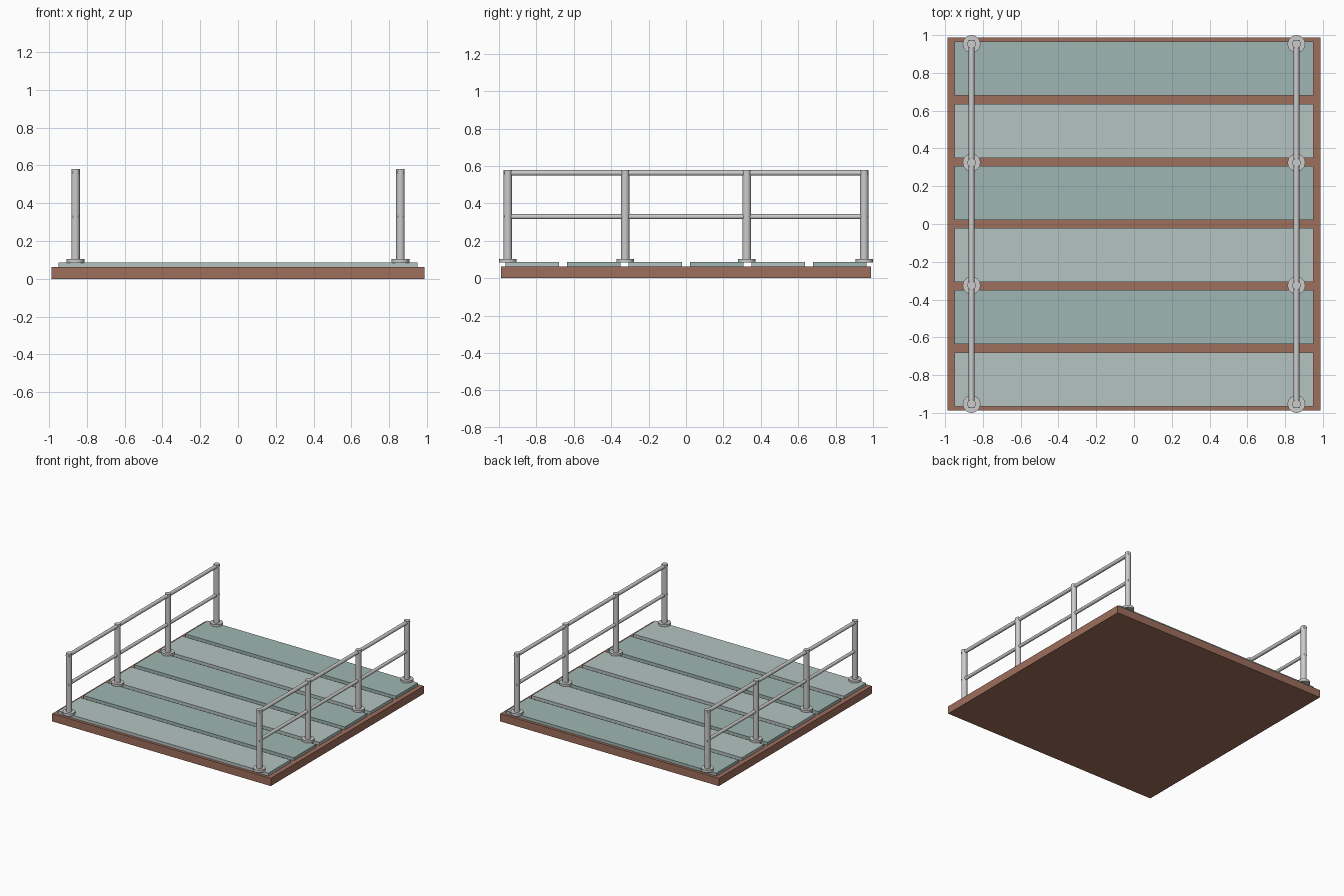
import bpy
from math import radians

if "Cube" in bpy.data.objects:
    bpy.data.objects.remove(bpy.data.objects["Cube"])


def material(name, rgb):
    m = bpy.data.materials.new(name)
    m.diffuse_color = (*rgb, 1)
    m.use_nodes = True
    m.node_tree.nodes["Principled BSDF"].inputs["Base Color"].default_value = m.diffuse_color
    return m


def box(name, x, y0, y1, z0, z1, mat):
    bpy.ops.mesh.primitive_cube_add(size=1, location=(0, (y0 + y1) / 2, (z0 + z1) / 2))
    o = bpy.context.object
    o.name = name
    o.scale = (2 * x, y1 - y0, z1 - z0)
    bpy.ops.object.transform_apply(location=False, rotation=False, scale=True)
    o.data.materials.append(mat)
    return o


def rod(name, radius, length, loc, along_y=False):
    bpy.ops.mesh.primitive_cylinder_add(
        vertices=24, radius=radius, depth=length, location=loc,
        rotation=(radians(90) if along_y else 0, 0, 0))
    o = bpy.context.object
    o.name = name
    bpy.ops.object.shade_smooth_by_angle(angle=radians(35))
    return o


brown = material("brown_wood", (0.34, 0.156, 0.107))
dark = material("dark_plank", (0.35, 0.47, 0.445))
light = material("light_plank", (0.46, 0.55, 0.53))

# Solid base slab
box("deck_base", 0.988, -0.988, 0.988, 0, 0.063, brown)

# Six deck planks with gaps, alternating shades
for i in range(6):
    y = (i - 2.5) * 0.329
    box(f"plank_{i + 1}", 0.95, y - 0.143, y + 0.143, 0.063, 0.087,
        dark if i % 2 else light)

# Railings on both sides
for side, x in (("left", -0.86), ("right", 0.86)):
    for i, y in enumerate((-0.953, -0.325, 0.325, 0.953)):
        rod(f"{side}_post_{i + 1}", 0.0225, 0.497, (x, y, 0.3315))
        rod(f"{side}_post_foot_{i + 1}", 0.047, 0.021, (x, y, 0.0935))
    rod(f"{side}_top_rail", 0.015, 1.948, (x, 0, 0.563), True)
    rod(f"{side}_middle_rail", 0.0135, 1.948, (x, 0, 0.329), True)
